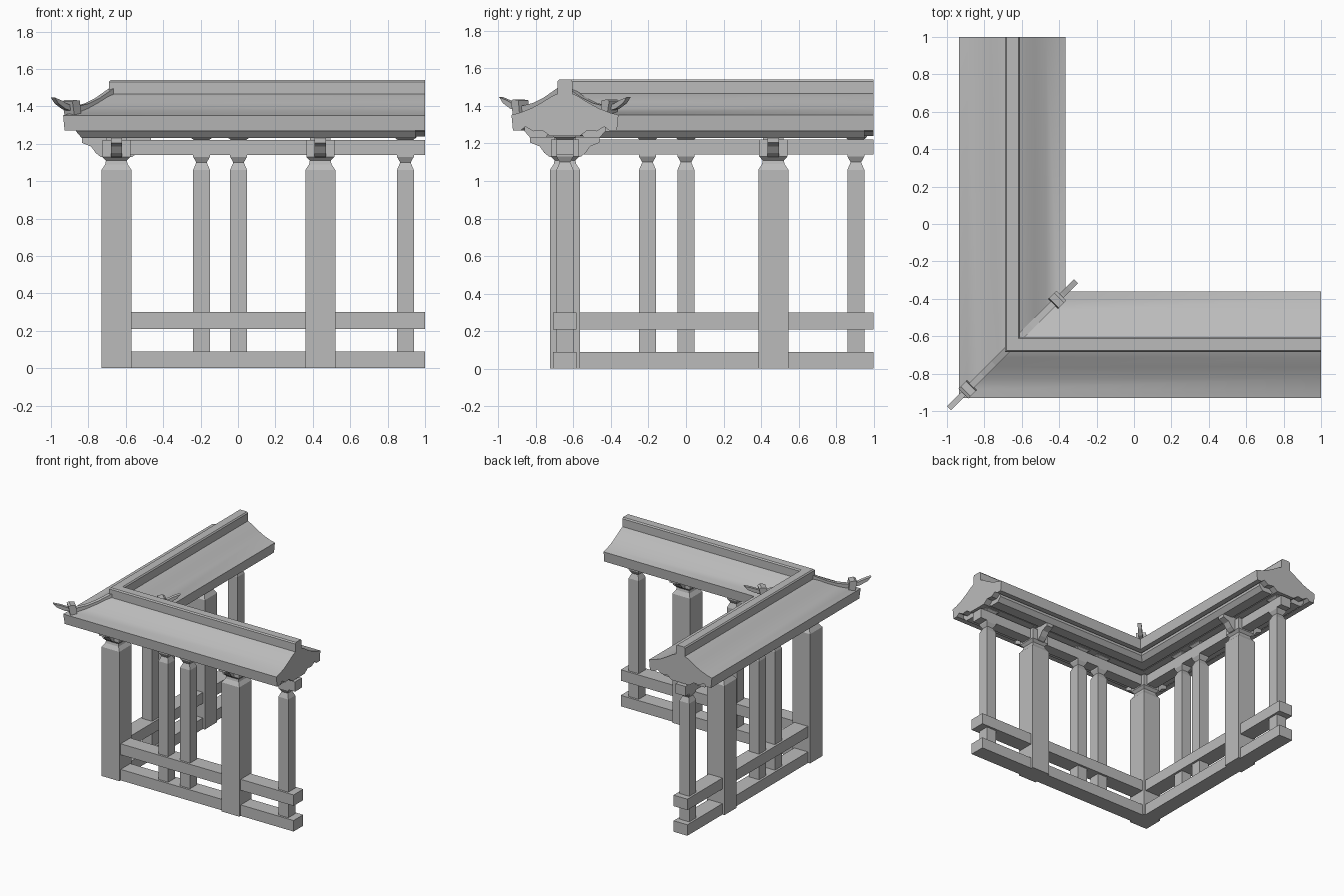
import bpy, bmesh, math
from mathutils import Vector, Matrix

cube = bpy.data.objects.get("Cube")
if cube:
    bpy.data.objects.remove(cube, do_unlink=True)

stone = bpy.data.materials.new("grey_stone")
stone.use_nodes = True
colour = (0.5, 0.5, 0.5, 1)
stone.diffuse_color = colour
stone.node_tree.nodes["Principled BSDF"].inputs["Base Color"].default_value = colour

CX, CY = -0.65, -0.645  # corner where the two wings meet


def finish(name, bm, smooth=False):
    bmesh.ops.recalc_face_normals(bm, faces=bm.faces)
    mesh = bpy.data.meshes.new(name)
    bm.to_mesh(mesh)
    bm.free()
    mesh.materials.append(stone)
    obj = bpy.data.objects.new(name, mesh)
    bpy.context.collection.objects.link(obj)
    if smooth:
        bpy.ops.object.select_all(action="DESELECT")
        obj.select_set(True)
        bpy.context.view_layer.objects.active = obj
        bpy.ops.object.shade_smooth_by_angle(angle=math.radians(22))
    return obj


def loft(name, rings, smooth=False):
    """Skin a list of matching closed rings and cap both ends."""
    bm = bmesh.new()
    loops = [[bm.verts.new(p) for p in ring] for ring in rings]
    n = len(loops[0])
    for a, b in zip(loops, loops[1:]):
        for i in range(n):
            j = (i + 1) % n
            bm.faces.new((a[i], a[j], b[j], b[i]))
    bm.faces.new(loops[0])
    bm.faces.new(loops[-1])
    return finish(name, bm, smooth)


def corner_sweep(name, profile, end=1.0, smooth=False):
    """Run a (outward offset, height) profile along both wings with a mitre."""
    rings = [[(end, CY - d, z) for d, z in profile],
             [(CX - d, CY - d, z) for d, z in profile],
             [(CX - d, end, z) for d, z in profile]]
    return loft(name, rings, smooth)


def rect(half, low, high, mid=0):
    return [(mid - half, low), (mid + half, low), (mid + half, high), (mid - half, high)]


def square_post(name, x, y, stations):
    rings = []
    for half, z in stations:
        rings.append([(x + sx * half, y + sy * half, z)
                      for sx, sy in ((-1, -1), (1, -1), (1, 1), (-1, 1))])
    return loft(name, rings)


def plate(name, outline, origin, direction, thick):
    """Upright plate: outline is (distance along direction, height)."""
    run = Vector(direction).normalized()
    side = Vector((-run.y, run.x, 0)) * thick / 2
    rings = [[Vector(origin) + run * u + Vector((0, 0, z)) + side * s for u, z in outline]
             for s in (-1, 1)]
    return loft(name, rings)


# Roof with ridge cap, concave slopes and stepped underside
half_roof = [(0.032, 1.54), (0.04, 1.53), (0.04, 1.465), (0.07, 1.452), (0.12, 1.42),
             (0.18, 1.387), (0.24, 1.364), (0.285, 1.352), (0.277, 1.27), (0.235, 1.27),
             (0.21, 1.29), (0.17, 1.265), (0.12, 1.27), (0.08, 1.24)]
corner_sweep("roof", half_roof + [(-d, z) for d, z in reversed(half_roof)], smooth=True)

# Eave purlins under the slopes
for s, label in ((1, "outer"), (-1, "inner")):
    purlin = [(0.215 * s, 1.30), (0.215 * s, 1.265), (0.185 * s, 1.23),
              (0.10 * s, 1.23), (0.085 * s, 1.26)]
    corner_sweep(label + "_purlin", purlin, end=0.95)

# Beam and the two lower rails
corner_sweep("top_beam", rect(0.045, 1.14, 1.22))
corner_sweep("base_rail", rect(0.0625, 0, 0.09))
corner_sweep("middle_rail", rect(0.0625, 0.21, 0.30))


def slim_post(x, y):
    square_post("slim_post", x, y, [(0.045, 0), (0.045, 1.06), (0.028, 1.10),
                                    (0.045, 1.13), (0.045, 1.15)])
    square_post("beam_block", x, y, [(0.035, 1.215), (0.06, 1.235), (0.06, 1.27)])


def column(x, y, arms):
    square_post("column", x, y, [(0.08, 0), (0.08, 1.06), (0.06, 1.09), (0.056, 1.11),
                                 (0.075, 1.13), (0.075, 1.22), (0.055, 1.22), (0.055, 1.26)])
    arm = [(0.03, 1.12), (0.085, 1.13), (0.11, 1.15), (0.135, 1.185),
           (0.185, 1.205), (0.185, 1.235), (0.03, 1.235)]
    for direction in arms:
        plate("bracket_arm", arm, (x, y, 0), direction, 0.06)


# Posts of both wings
for x in (-0.195, 0.003, 0.895):
    slim_post(x, CY)
for y in (-0.205, 0.0, 0.905):
    slim_post(CX, y)
column(0.44, CY, [(0, -1, 0), (0, 1, 0)])
column(CX, 0.465, [(-1, 0, 0), (1, 0, 0)])
column(CX, CY, [(-1, 0, 0), (0, -1, 0)])

# Diagonal hip bars with collars and upturned horns
root2 = math.sqrt(2)
top_edge = [(0.0, 1.515), (0.05, 1.48), (0.10, 1.445), (0.16, 1.415), (0.24, 1.395)]
bar = top_edge + [(u, z - 0.07) for u, z in reversed(top_edge)]
horn = [(0.23, 1.40), (0.27, 1.412), (0.30, 1.43), (0.34, 1.447),
        (0.32, 1.415), (0.28, 1.385), (0.23, 1.37)]
collar = [(0.215, 1.35), (0.25, 1.345), (0.262, 1.425), (0.25, 1.435), (0.222, 1.43)]
for s, label in ((-1, "outer"), (1, "inner")):
    for part, outline, thick in (("hip_bar", bar, 0.035), ("horn", horn, 0.03),
                                 ("collar", collar, 0.075)):
        plate(label + "_" + part, [(u * root2, z) for u, z in outline],
              (CX, CY, 0), (s, s, 0), thick)
